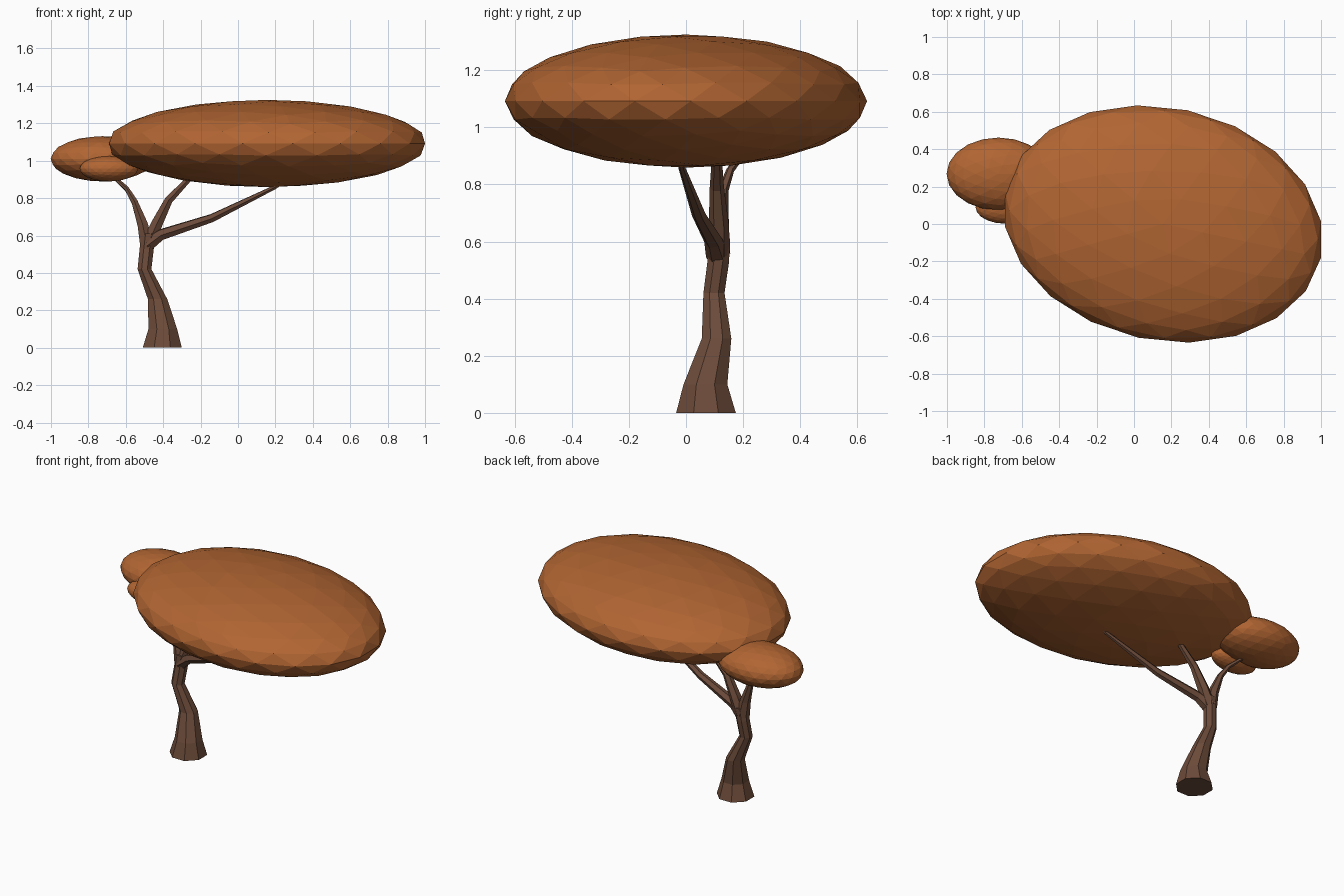
import bpy
import bmesh
import math
from mathutils import Vector

cube = bpy.data.objects.get("Cube")
if cube:
    bpy.data.objects.remove(cube, do_unlink=True)


def make_material(name, color):
    mat = bpy.data.materials.new(name)
    mat.use_nodes = True
    mat.diffuse_color = (*color, 1)
    mat.node_tree.nodes["Principled BSDF"].inputs["Base Color"].default_value = (*color, 1)
    return mat


leaf = make_material("autumn orange", (0.44, 0.13, 0.032))
bark = make_material("brown bark", (0.15, 0.07, 0.042))


def add_object(name, bm, mat):
    mesh = bpy.data.meshes.new(name)
    bm.to_mesh(mesh)
    bm.free()
    mesh.materials.append(mat)
    obj = bpy.data.objects.new(name, mesh)
    bpy.context.collection.objects.link(obj)
    return obj


def foliage(name, center, radii, turn=0):
    """Flattened faceted ball of leaves."""
    bm = bmesh.new()
    bmesh.ops.create_icosphere(bm, subdivisions=3, radius=1)
    obj = add_object(name, bm, leaf)
    obj.location = center
    obj.scale = radii
    obj.rotation_euler.z = math.radians(turn)


def limb(name, path, sides, upright=False):
    """Tapered tube along (x, y, z, radius) points."""
    bm = bmesh.new()
    points = [Vector(p[:3]) for p in path]
    rings = []
    for i, p in enumerate(points):
        tangent = points[min(i + 1, len(points) - 1)] - points[max(i - 1, 0)]
        if upright:
            tangent = Vector((0, 0, 1))
        turn = Vector((0, 0, 1)).rotation_difference(tangent)
        ring = []
        for k in range(sides):
            a = math.tau * (k + 0.5) / sides
            offset = Vector((math.cos(a), math.sin(a), 0)) * path[i][3]
            ring.append(bm.verts.new(p + turn @ offset))
        rings.append(ring)
    for low, high in zip(rings, rings[1:]):
        for k in range(sides):
            n = (k + 1) % sides
            bm.faces.new((low[k], low[n], high[n], high[k]))
    bm.faces.new(rings[0][::-1])
    bm.faces.new(rings[-1])
    bmesh.ops.recalc_face_normals(bm, faces=bm.faces)
    add_object(name, bm, bark)


# Foliage
foliage("main_canopy", (0.155, 0, 1.092), (0.864, 0.622, 0.233), -12)
foliage("side_canopy", (-0.725, 0.268, 1.01), (0.277, 0.194, 0.121))
foliage("small_canopy", (-0.69, 0.09, 0.957), (0.157, 0.088, 0.068))

# Trunk
limb("trunk", [(-0.405, 0.07, 0, 0.113), (-0.402, 0.068, 0.1, 0.083),
               (-0.43, 0.107, 0.26, 0.056), (-0.5, 0.098, 0.42, 0.04),
               (-0.488, 0.113, 0.53, 0.041), (-0.478, 0.115, 0.61, 0.042)],
     8, upright=True)

# Branches
limb("long_branch", [(-0.485, 0.11, 0.55, 0.04), (-0.41, 0.095, 0.605, 0.032),
                     (-0.14, 0.045, 0.693, 0.024), (0.2, -0.015, 0.86, 0.012),
                     (0.24, -0.02, 0.885, 0.009)], 6)
limb("middle_branch", [(-0.48, 0.115, 0.56, 0.04), (-0.435, 0.115, 0.66, 0.035),
                       (-0.37, 0.108, 0.79, 0.025), (-0.25, 0.108, 0.915, 0.016)], 6)
limb("side_branch", [(-0.49, 0.115, 0.56, 0.04), (-0.51, 0.118, 0.66, 0.032),
                     (-0.553, 0.13, 0.78, 0.019), (-0.595, 0.155, 0.85, 0.014),
                     (-0.69, 0.22, 0.935, 0.009)], 6)
